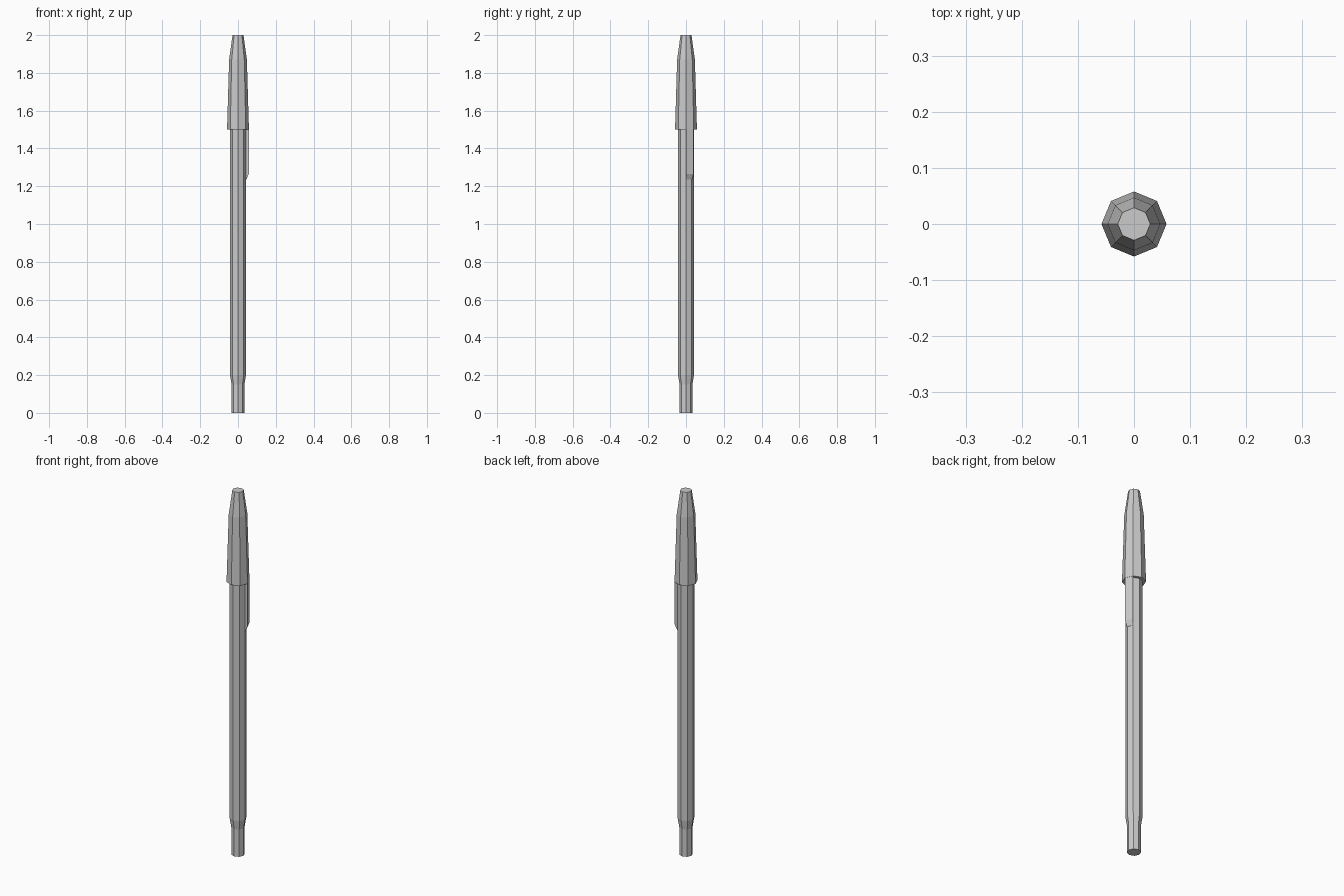
import bpy, bmesh
from math import cos, sin, pi

if "Cube" in bpy.data.objects:
    bpy.data.objects.remove(bpy.data.objects["Cube"])

SIDES = 8


def corner(r, i, z):
    a = 2 * pi * i / SIDES
    return (r * cos(a), r * sin(a), z)


def finish(name, bm):
    bmesh.ops.recalc_face_normals(bm, faces=bm.faces)
    mesh = bpy.data.meshes.new(name)
    bm.to_mesh(mesh)
    bm.free()
    obj = bpy.data.objects.new(name, mesh)
    bpy.context.collection.objects.link(obj)
    return obj


def loft(name, rings):
    """Closed solid through flat loops of points."""
    bm = bmesh.new()
    loops = [[bm.verts.new(p) for p in ring] for ring in rings]
    for lo, hi in zip(loops, loops[1:]):
        n = len(lo)
        for i in range(n):
            j = (i + 1) % n
            bm.faces.new((lo[i], lo[j], hi[j], hi[i]))
    bm.faces.new(loops[0])
    bm.faces.new(loops[-1])
    return finish(name, bm)


def octagon(r, z):
    return [corner(r, i, z) for i in range(SIDES)]


# Barrel with narrower end section
loft("pen_barrel", [octagon(r, z) for r, z in
                    [(0.034, 0), (0.034, 0.15), (0.042, 0.20), (0.042, 1.51)]])

# Tapered cap
loft("pen_cap", [octagon(r, z) for r, z in
                 [(0.058, 1.5), (0.047, 1.87), (0.029, 2.0)]])


# Clip: one facet of the cap carried down along the barrel
def clip_section(inner, outer, z):
    return [corner(inner, 0, z), corner(outer, 0, z),
            corner(outer, 1, z), corner(inner, 1, z)]


loft("pocket_clip", [clip_section(0.0425, ro, z) for ro, z in
                     [(0.0445, 1.235), (0.057, 1.265), (0.057, 1.505)]])
